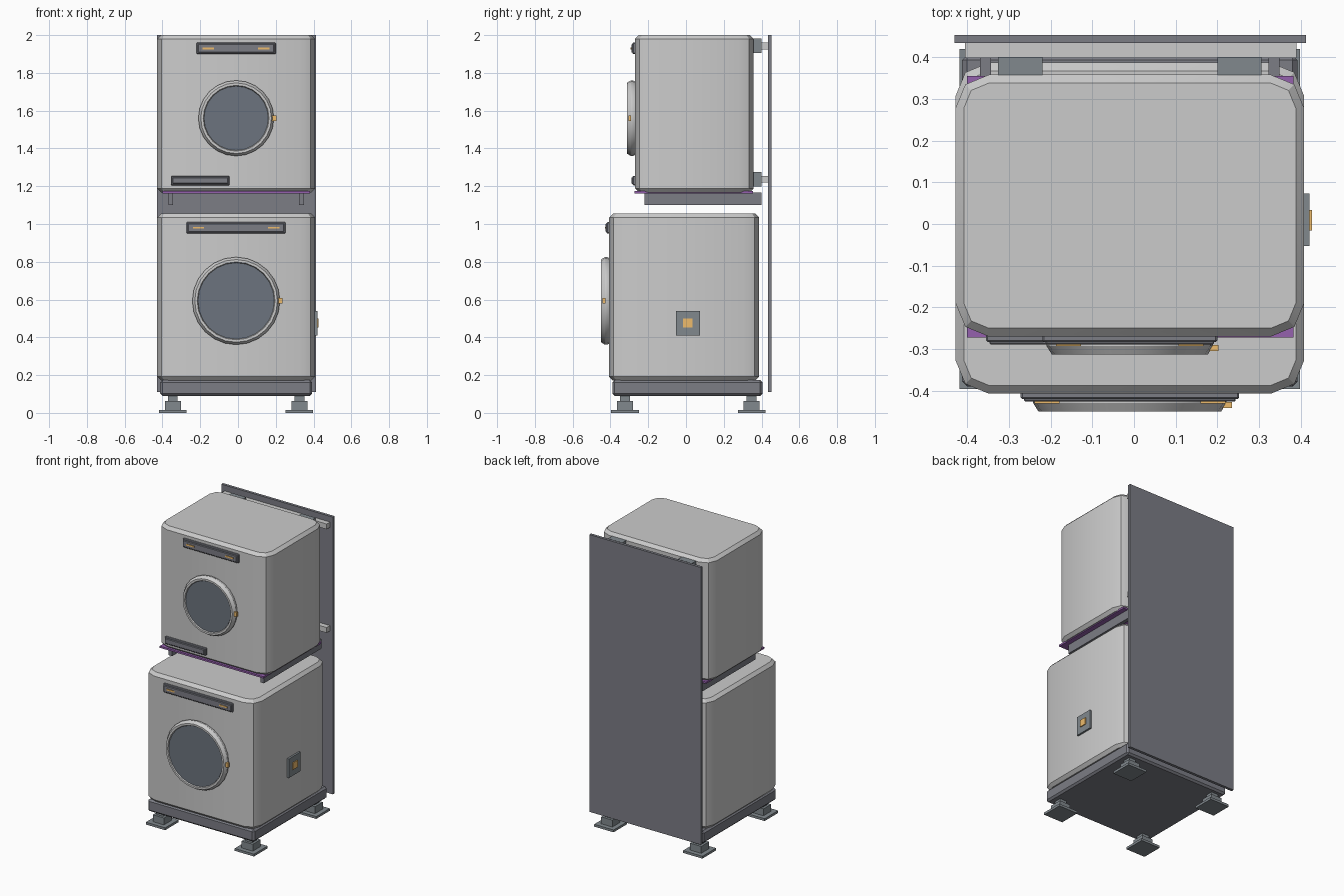
import bpy, bmesh, math

if "Cube" in bpy.data.objects:
    bpy.data.objects.remove(bpy.data.objects["Cube"])

CX = -0.01  # symmetry plane of the cabinet (side switch shifts the bounds)


def mat(name, rgb):
    m = bpy.data.materials.new(name)
    m.diffuse_color = (*rgb, 1)
    m.use_nodes = True
    m.node_tree.nodes["Principled BSDF"].inputs["Base Color"].default_value = m.diffuse_color
    return m


DARK = mat("dark_grey", (0.20, 0.205, 0.235))
SLATE = mat("slate", (0.22, 0.25, 0.27))
GLASS = mat("glass", (0.15, 0.175, 0.21))
AMBER = mat("amber", (0.85, 0.50, 0.15))
PURPLE = mat("purple", (0.30, 0.12, 0.42))


def finish(bm, name, material=None, angle=30):
    bmesh.ops.recalc_face_normals(bm, faces=bm.faces)
    me = bpy.data.meshes.new(name)
    bm.to_mesh(me)
    bm.free()
    me.shade_smooth()
    me.set_sharp_from_angle(angle=math.radians(angle))
    ob = bpy.data.objects.new(name, me)
    bpy.context.collection.objects.link(ob)
    if material:
        me.materials.append(material)
    return ob


def box(name, x, y, z, material=None, bevel=0):
    """Box from (min, max) ranges, optionally chamfered."""
    bm = bmesh.new()
    bmesh.ops.create_cube(bm, size=1)
    for v in bm.verts:
        for i, r in enumerate((x, y, z)):
            v.co[i] = r[0] if v.co[i] < 0 else r[1]
    if bevel:
        bmesh.ops.bevel(bm, geom=bm.edges[:], offset=bevel, segments=1,
                        affect='EDGES')
    return finish(bm, name, material)


def rounded_body(name, x, y, z, radius=0.08, chamfer=0.02):
    """Casing with two-facet upright corners and chamfered top and bottom."""
    bm = bmesh.new()
    rings = []
    for inset, h in ((chamfer, z[0]), (0, z[0] + chamfer),
                     (0, z[1] - chamfer), (chamfer, z[1])):
        ring = []
        corners = ((x[1] - radius, y[1] - radius), (x[0] + radius, y[1] - radius),
                   (x[0] + radius, y[0] + radius), (x[1] - radius, y[0] + radius))
        for k, (px, py) in enumerate(corners):
            for s in range(3):
                a = math.radians(90 * k + 45 * s)
                r = radius - inset
                ring.append(bm.verts.new((px + r * math.cos(a), py + r * math.sin(a), h)))
        rings.append(ring)
    for a, b in zip(rings, rings[1:]):
        for i in range(len(a)):
            j = (i + 1) % len(a)
            bm.faces.new((a[i], a[j], b[j], b[i]))
    bm.faces.new(rings[0])
    bm.faces.new(rings[-1])
    return finish(bm, name)


def turned(name, z, y, profile, material=None, sides=24, closed=False):
    """Revolve (radius, forward offset) pairs around a front-facing axis."""
    bm = bmesh.new()
    rings = [[bm.verts.new((CX + r * math.cos(2 * math.pi * i / sides), y - d,
                            z + r * math.sin(2 * math.pi * i / sides)))
              for i in range(sides)] for r, d in profile]
    pairs = list(zip(rings, rings[1:]))
    if closed:
        pairs.append((rings[-1], rings[0]))
    else:
        bm.faces.new(rings[0])
        bm.faces.new(rings[-1])
    for a, b in pairs:
        for i in range(sides):
            j = (i + 1) % sides
            bm.faces.new((a[i], a[j], b[j], b[i]))
    return finish(bm, name, material)


def door(tag, y, z, r):
    """Door ring, window and latch."""
    turned(tag + "_door_ring", z, y,
           [(r - 0.032, -0.005), (r - 0.008, -0.005), (r, 0.012), (r, 0.022),
            (r - 0.013, 0.043), (r - 0.026, 0.043), (r - 0.032, 0.03)], closed=True)
    turned(tag + "_door_window", z, y, [(r - 0.03, 0), (r - 0.03, 0.036)], GLASS)
    hx = CX + r
    box(tag + "_door_latch", (hx - 0.012, hx + 0.013), (y - 0.034, y - 0.02),
        (z - 0.015, z + 0.015), AMBER)


def fascia(tag, x, y, z, lights=True):
    """Raised strip with two indicator bars near its ends."""
    box(tag, x, (y - 0.013, y + 0.005), z, DARK, 0.004)
    box(tag + "_face", (x[0] + 0.008, x[1] - 0.008), (y - 0.019, y - 0.01),
        (z[0] + 0.008, z[1] - 0.008), DARK, 0.003)
    if lights:
        mid = (z[0] + z[1]) / 2
        for side, x0 in (("left", x[0] + 0.033), ("right", x[1] - 0.093)):
            box(f"{tag}_light_{side}", (x0, x0 + 0.06), (y - 0.023, y - 0.015),
                (mid - 0.005, mid + 0.005), AMBER)


# Two stacked casings
W = (-0.428, 0.408)
rounded_body("lower_casing", W, (-0.407, 0.387), (0.172, 1.055))
rounded_body("upper_casing", W, (-0.27, 0.358), (1.168, 2.0))

# Doors and control strips
door("lower", -0.407, 0.593, 0.232)
door("upper", -0.27, 1.56, 0.20)
fascia("lower_control_panel", (-0.272, 0.252), -0.407, (0.95, 1.01))
fascia("upper_control_panel", (-0.22, 0.20), -0.27, (1.90, 1.96))
fascia("upper_filter_cover", (-0.355, -0.045), -0.27, (1.205, 1.255), False)

# Side switch
box("side_switch_plate", (0.40, 0.421), (-0.053, 0.073), (0.41, 0.54), SLATE)
box("side_switch_button", (0.418, 0.427), (-0.016, 0.034), (0.453, 0.50), AMBER)

# Plinth and feet
box("plinth", (-0.412, 0.392), (-0.39, 0.405), (0.09, 0.173), DARK, 0.012)
for sx, xn in ((-1, "left"), (1, "right")):
    for fy, yn in ((-0.323, "front"), (0.347, "back")):
        fx = CX + sx * 0.335
        for part, h, z0, z1 in (("pad", 0.073, 0, 0.016), ("block", 0.042, 0.014, 0.063),
                                ("stem", 0.026, 0.06, 0.095)):
            box(f"{yn}_{xn}_foot_{part}", (fx - h, fx + h), (fy - h, fy + h), (z0, z1), SLATE)

# Shelf under the upper casing with two support arms
box("shelf_mat", (-0.40, 0.382), (-0.272, 0.355), (1.162, 1.174), PURPLE)
for sx, xn in ((-1, "left"), (1, "right")):
    ax = CX + sx * 0.346
    box(f"shelf_arm_{xn}", (ax - 0.013, ax + 0.013), (-0.22, 0.40), (1.10, 1.166), DARK)

# Back panel, rails and mounting blocks
box("back_panel", (-0.43, 0.412), (0.434, 0.453), (0.11, 2.0), DARK)
for zc, zn in ((1.943, "top"), (1.237, "bottom")):
    box(f"{zn}_rail", (-0.405, 0.39), (0.398, 0.436), (zc - 0.018, zc + 0.018))
    for sx, xn in ((-1, "left"), (1, "right")):
        bx = CX + sx * 0.263
        box(f"{zn}_{xn}_mount", (bx - 0.053, bx + 0.053), (0.35, 0.40),
            (zc - 0.038, zc + 0.038), SLATE)
